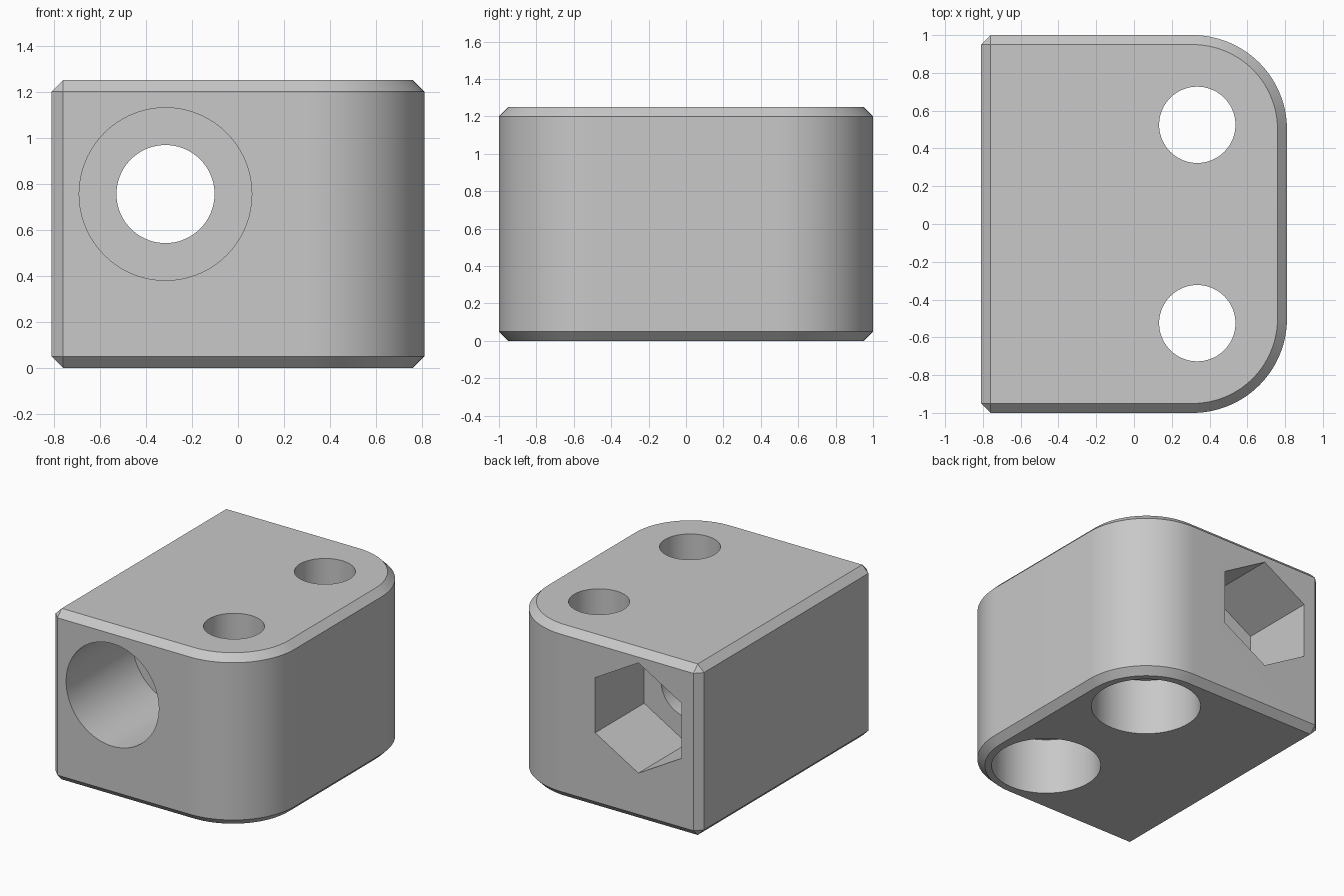
import bpy, bmesh
from math import sin, cos, pi

W, D, H = 0.81, 1.0, 1.25       # half width, half depth, height
CHAMFER, CORNER = 0.05, 0.5
BORE_X, BORE_Z = -0.315, 0.755  # axis of the front-to-back bore
HOLE_X, HOLE_Y = 0.335, 0.525   # axes of the two vertical holes

if "Cube" in bpy.data.objects:
    bpy.data.objects.remove(bpy.data.objects["Cube"], do_unlink=True)

steel = bpy.data.materials.new("plain grey")
steel.use_nodes = True
grey = (0.58, 0.58, 0.58, 1)
steel.diffuse_color = grey
steel.node_tree.nodes["Principled BSDF"].inputs["Base Color"].default_value = grey


def loft(name, rings):
    """Closed solid through rings of equal point count."""
    bm = bmesh.new()
    loops = [[bm.verts.new(p) for p in ring] for ring in rings]
    for low, high in zip(loops, loops[1:]):
        for i in range(len(low)):
            j = (i + 1) % len(low)
            bm.faces.new((low[i], low[j], high[j], high[i]))
    bm.faces.new(loops[0][::-1])
    bm.faces.new(loops[-1])
    bmesh.ops.remove_doubles(bm, verts=bm.verts, dist=1e-5)
    bmesh.ops.recalc_face_normals(bm, faces=bm.faces)
    mesh = bpy.data.meshes.new(name)
    bm.to_mesh(mesh)
    bm.free()
    mesh.materials.append(steel)
    obj = bpy.data.objects.new(name, mesh)
    bpy.context.collection.objects.link(obj)
    return obj


def outline(z, inset):
    """Block outline: chamfered corners at -x, rounded corners at +x."""
    w, d, r, c = W - inset, D - inset, CORNER - inset, CHAMFER - inset
    half = [(-w, -d + c), (-w + c, -d)]
    steps = 28
    for i in range(steps + 1):
        a = -pi / 2 + pi / 2 * i / steps
        half.append((w - r + r * cos(a), -d + r + r * sin(a)))
    full = half + [(x, -y) for x, y in reversed(half)]
    return [(x, y, z) for x, y in full]


def cutter(name, axis, u, v, radius, start, end, sides=72):
    """Prism along y or z; u and v give its axis position."""
    rings = []
    for t in (start, end):
        ring = []
        for i in range(sides):
            a = pi / 2 + 2 * pi * i / sides
            p, q = u + radius * cos(a), v + radius * sin(a)
            ring.append((p, t, q) if axis == "y" else (p, q, t))
        rings.append(ring)
    obj = loft(name, rings)
    obj.hide_render = True
    return obj


# Block with chamfered rims
block = loft("clamp_block", [outline(0, CHAMFER), outline(CHAMFER, 0),
                             outline(H - CHAMFER, 0), outline(H, CHAMFER)])

# Front bore, through hole and hexagonal nut pocket at the back
cutters = [
    cutter("front_bore", "y", BORE_X, BORE_Z, 0.375, -1.2, -0.235),
    cutter("cross_hole", "y", BORE_X, BORE_Z, 0.213, -1.3, 1.3),
    cutter("nut_pocket", "y", BORE_X, BORE_Z, 0.403, 0.435, 1.2, sides=6),
]
# Vertical holes with counterbores underneath
for side, y in (("front", -HOLE_Y), ("back", HOLE_Y)):
    cutters.append(cutter(side + "_hole", "z", HOLE_X, y, 0.202, -0.3, 1.5))
    cutters.append(cutter(side + "_counterbore", "z", HOLE_X, y, 0.369, -0.2, 0.416))

bpy.ops.object.select_all(action="DESELECT")
block.select_set(True)
bpy.context.view_layer.objects.active = block
for tool in cutters:
    cut = block.modifiers.new(tool.name, "BOOLEAN")
    cut.operation, cut.solver, cut.object = "DIFFERENCE", "EXACT", tool
    bpy.ops.object.modifier_apply(modifier=cut.name)
    bpy.data.objects.remove(tool, do_unlink=True)

bpy.ops.object.shade_smooth_by_angle(angle=pi / 8)
